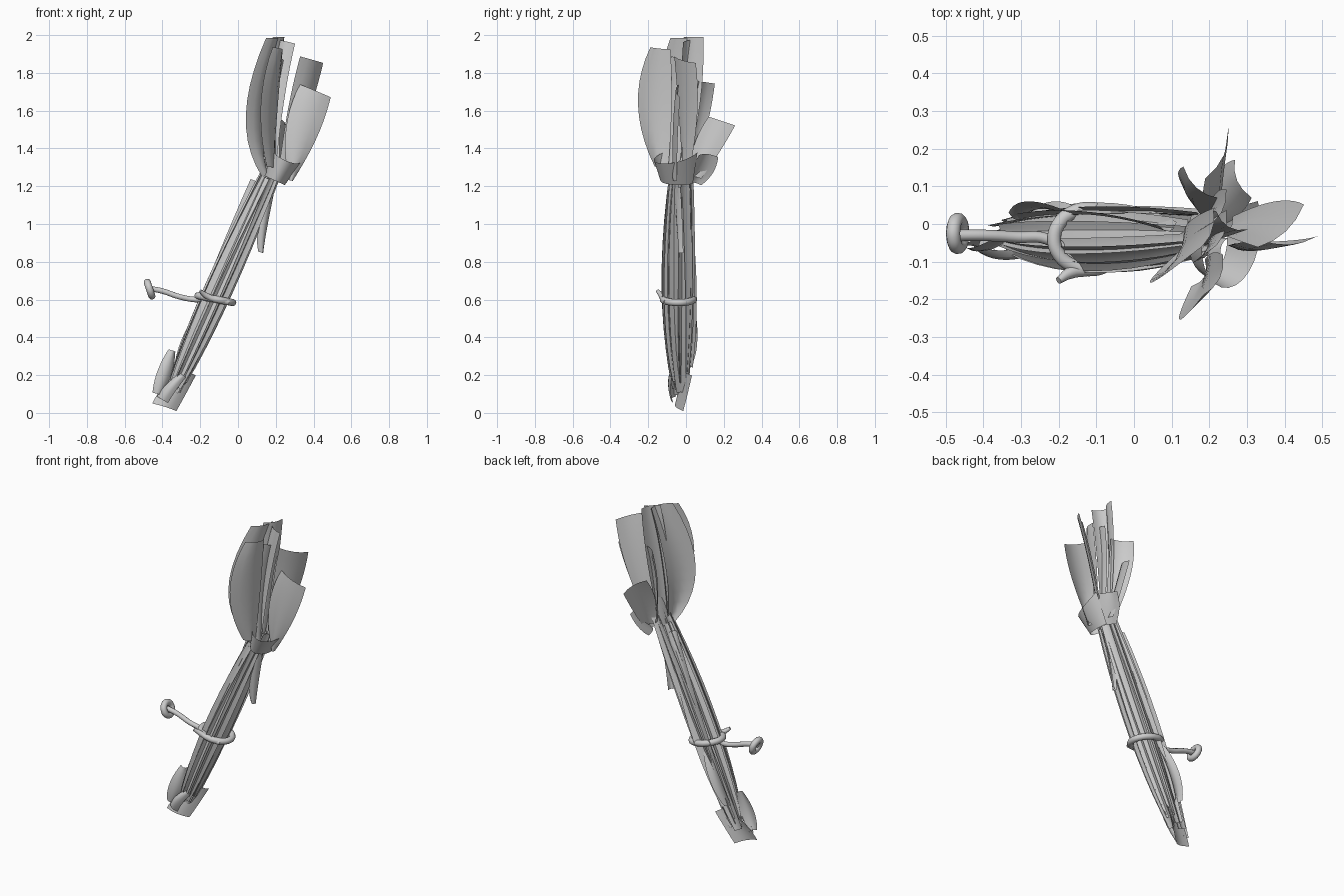
import bpy, bmesh, math, random
from mathutils import Vector

if "Cube" in bpy.data.objects:
    bpy.data.objects.remove(bpy.data.objects["Cube"])
random.seed(4)

grey = bpy.data.materials.new("plain grey")
grey.use_nodes = True
grey.diffuse_color = (0.6, 0.6, 0.6, 1)
grey.node_tree.nodes["Principled BSDF"].inputs["Base Color"].default_value = (0.6, 0.6, 0.6, 1)


def through(a, b, c, t):
    """Quadratic passing through a, b and c at t = 0, 0.5 and 1."""
    return a * ((1 - t) * (1 - 2 * t)) + b * (4 * t * (1 - t)) + c * (t * (2 * t - 1))


def sheet(name, point, rows, cols):
    """Smooth open surface from point(along, across)."""
    bm = bmesh.new()
    grid = [[bm.verts.new(point(i / rows, j / cols)) for j in range(cols + 1)]
            for i in range(rows + 1)]
    for r0, r1 in zip(grid, grid[1:]):
        for j in range(cols):
            bm.faces.new((r0[j], r0[j + 1], r1[j + 1], r1[j])).smooth = True
    mesh = bpy.data.meshes.new(name)
    bm.to_mesh(mesh)
    bm.free()
    mesh.materials.append(grey)
    obj = bpy.data.objects.new(name, mesh)
    bpy.context.collection.objects.link(obj)
    return obj


def leaf(name, path, side, widths, cup=0.02, tip_side=None):
    """Blade that follows path, spread along side and cupped across its width."""
    p = [Vector(q) for q in path]
    s0 = Vector(side).normalized()
    s1 = Vector(tip_side or side).normalized()

    def point(t, w):
        s = s0.lerp(s1, t).normalized()
        normal = s.cross(p[2] - p[0]).normalized()
        x = 2 * w - 1
        return (through(*p, t) + s * (x * through(*widths, t) / 2)
                + normal * (cup * (1 - x * x)))
    return sheet(name, point, 10, 4)


def tube(name, points, radius, closed=False, tips=1.0):
    """Round bar along smooth points, as a mesh."""
    cu = bpy.data.curves.new(name, "CURVE")
    cu.dimensions = "3D"
    cu.bevel_depth = radius
    cu.bevel_resolution = 3
    cu.resolution_u = 5
    cu.use_fill_caps = True
    sp = cu.splines.new("BEZIER")
    sp.bezier_points.add(len(points) - 1)
    for bp, co in zip(sp.bezier_points, points):
        bp.co = co
        bp.handle_left_type = bp.handle_right_type = "AUTO"
    sp.bezier_points[-1].radius = tips
    sp.use_cyclic_u = closed
    cu.materials.append(grey)
    obj = bpy.data.objects.new(name, cu)
    bpy.context.collection.objects.link(obj)
    bpy.ops.object.select_all(action="DESELECT")
    obj.select_set(True)
    bpy.context.view_layer.objects.active = obj
    bpy.ops.object.convert(target="MESH")
    bpy.ops.object.shade_smooth()


# Leaning axis of the bundle
LOW, MID, HIGH = Vector((-.36, -.03, .08)), Vector((-.10, -.04, .66)), Vector((.19, -.03, 1.3))
AXIS = (HIGH - LOW).normalized()
Y = Vector((0, 1, 0))
U = Y.cross(AXIS).normalized()


def around(angle, ru, rv):
    return U * (math.cos(angle) * ru) + Y * (math.sin(angle) * rv)


# Shaft: long blades wrapped around the axis
for ring, count, size in (("outer", 10, 1.0), ("inner", 6, 0.5)):
    for i in range(count):
        a = math.tau * i / count + random.uniform(-.15, .15)
        twist = random.uniform(-.25, .25)
        path = [LOW + around(a - twist, .042 * size, .035 * size) + AXIS * random.uniform(0, .12),
                MID + around(a, .062 * size, .078 * size),
                HIGH + around(a + twist, .042 * size, .06 * size) + AXIS * random.uniform(-.08, .06)]
        side = around(a + math.pi / 2, 1, 1)
        leaf(f"{ring}_shaft_leaf_{i + 1}", path, side, (.05, .078 * size + .01, .045), -.008)

# Loose blades on the shaft
leaf("shaft_back_leaf", [(-.3, .03, .25), (-.1, .045, .72), (.09, .0, 1.23)], (.9, .2, -.3), (.06, .1, .05))
leaf("shaft_low_leaf", [(-.31, .03, .26), (-.25, .06, .4), (-.17, .04, .56)], U, (.05, .08, .05))
leaf("shaft_stub_leaf", [(.12, -.02, .85), (.13, -.03, 1.0), (.17, -.04, 1.2)], (.9, .4, -.3), (.03, .06, .06))
leaf("foot_wide_leaf", [(-.39, -.035, .03), (-.335, -.01, .12), (-.26, .02, .21)], (.95, .3, -.3), (.14, .13, .08))
leaf("foot_left_leaf", [(-.43, -.05, .1), (-.39, -.05, .21), (-.35, -.03, .33)], (.9, .3, -.3), (.05, .08, .04))
leaf("foot_front_leaf", [(-.40, -.06, .07), (-.35, -.075, .14), (-.29, -.07, .2)], (.8, -.2, -.5), (.07, .06, .04))

# Crown: broad blades that flare out of the neck
leaf("crown_front_left_leaf", [(.28, -.05, 1.23), (.335, -.05, 1.48), (.41, -.035, 1.705)],
     (1, .1, -.2), (.02, .17, .175), .02, (1, .05, -.42))
leaf("crown_left_leaf", [(.24, 0, 1.3), (.32, .01, 1.6), (.39, -.005, 1.87)],
     (.7, .65, -.2), (.06, .15, .17))
leaf("crown_front_leaf", [(.17, -.13, 1.3), (.165, -.165, 1.62), (.21, -.135, 1.93)],
     (.45, .9, -.1), (.08, .2, .12))
leaf("crown_right_leaf", [(.14, -.05, 1.25), (.09, -.08, 1.58), (.18, -.02, 1.985)],
     (.55, .7, 0), (.04, .18, .14), .025, (.45, .9, 0))
leaf("crown_tall_leaf", [(.17, -.02, 1.3), (.18, .02, 1.65), (.215, .04, 1.99)],
     (.5, .85, 0), (.06, .13, .12))
leaf("crown_inner_leaf", [(.17, -.04, 1.25), (.2, -.01, 1.65), (.26, .01, 1.965)],
     (.85, -.5, -.2), (.06, .1, .1))
leaf("crown_middle_leaf", [(.18, -.07, 1.25), (.18, -.05, 1.6), (.22, -.02, 1.87)],
     (.4, .9, -.3), (.06, .12, .13))
leaf("crown_back_right_leaf", [(.2, .03, 1.28), (.17, .075, 1.55), (.18, .11, 1.75)],
     (.75, -.65, .1), (.06, .13, .13))
leaf("crown_back_leaf", [(.21, .05, 1.25), (.21, .11, 1.4), (.22, .19, 1.545)],
     (.4, .9, -.3), (.07, .15, .16))
leaf("crown_back_low_leaf", [(.22, .04, 1.21), (.255, .085, 1.28), (.29, .12, 1.36)],
     (.4, -.9, .1), (.09, .13, .11))


# Collar: flaring band wrapped around the front of the neck
def collar_point(t, w):
    a = math.radians(-215 + 260 * w)
    edge = (2 * w - 1) ** 2
    return (Vector((.195, -.035, 1.23)) + AXIS * (t * (.12 + .07 * edge))
            + around(a, .058 + .028 * t, .1 + .035 * t))


sheet("collar", collar_point, 4, 18)

# Wall holder: ring, hooked tail, arm and round end plate
ring = []
for k in range(12):
    a = math.tau * k / 12
    ring.append((-.12 + .092 * math.cos(a), -.04 + .08 * math.sin(a), .602 - .018 * math.cos(a)))
tube("holder_ring", ring, .019, True)
tube("holder_tail", [(-.05, -.105, .585), (-.12, -.122, .6), (-.17, -.13, .622), (-.2, -.15, .645)],
     .016, tips=.6)
tube("holder_arm", [(-.475, -.03, .66), (-.4, -.03, .645), (-.31, -.035, .615), (-.23, -.04, .6),
                    (-.15, -.1, .6)], .015)
plate = []
for k in range(10):
    a = math.tau * k / 10
    plate.append((-.468 - .012 * math.sin(a), -.025 + .036 * math.cos(a), .655 + .036 * math.sin(a)))
tube("holder_end_plate", plate, .019, True)
